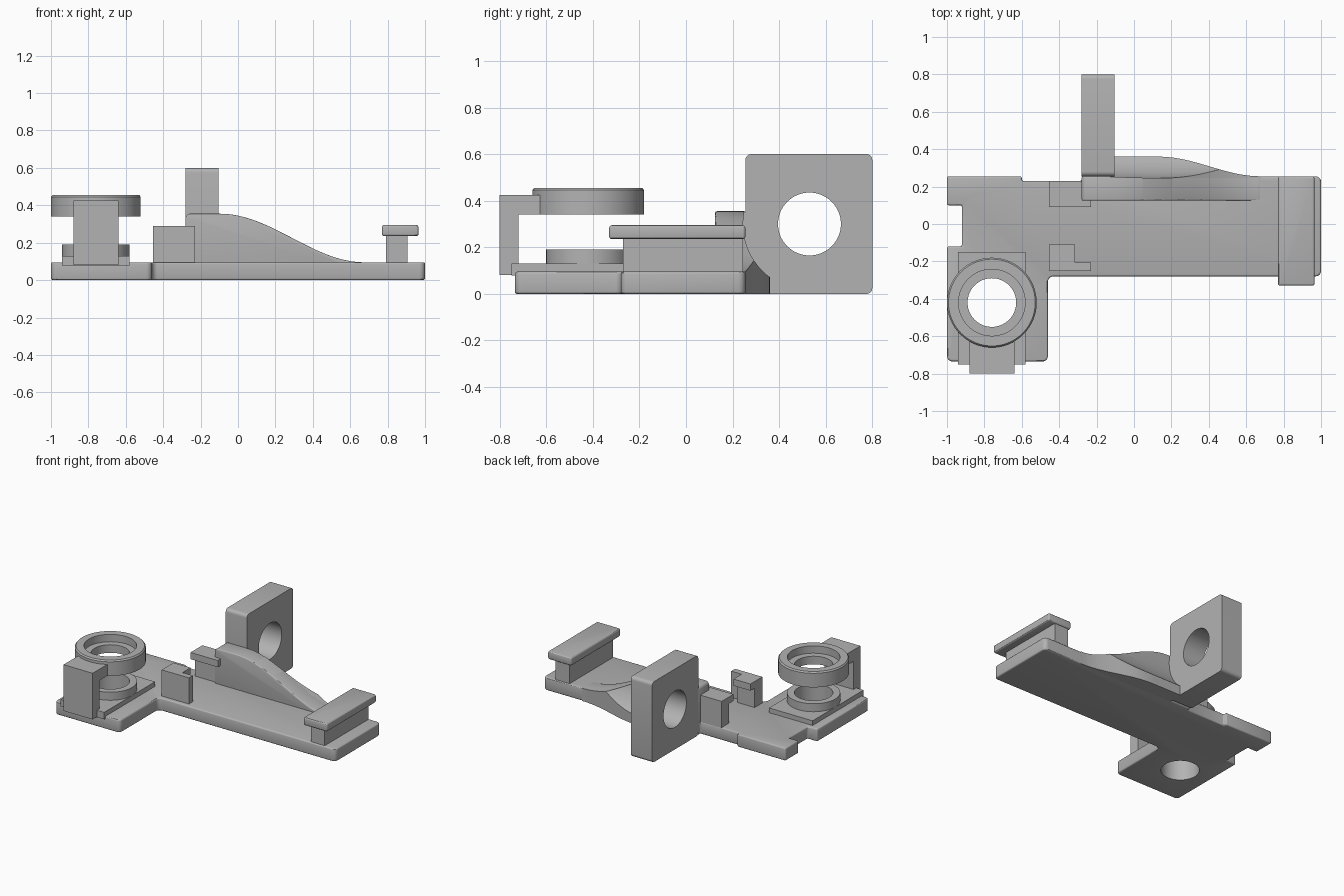
import bpy, bmesh, math
from mathutils import Vector

cube = bpy.data.objects.get("Cube")
if cube:
    bpy.data.objects.remove(cube, do_unlink=True)

grey = bpy.data.materials.new("plain grey")
grey.use_nodes = True
grey.diffuse_color = (0.45, 0.45, 0.45, 1)
grey.node_tree.nodes["Principled BSDF"].inputs["Base Color"].default_value = (0.45, 0.45, 0.45, 1)


def add_object(name, bm):
    bmesh.ops.recalc_face_normals(bm, faces=bm.faces)
    mesh = bpy.data.meshes.new(name)
    bm.to_mesh(mesh)
    bm.free()
    mesh.materials.append(grey)
    obj = bpy.data.objects.new(name, mesh)
    bpy.context.collection.objects.link(obj)
    return obj


def apply(obj, mod):
    bpy.context.view_layer.objects.active = obj
    bpy.ops.object.modifier_apply(modifier=mod.name)


def prism(name, axis, pts, lo, hi, round_r=0, sharp=(), soft=0):
    """Extrude an outline along an axis, rounding corners and then rims."""
    place = {"x": lambda a, b, c: (c, a, b),
             "y": lambda a, b, c: (a, c, b),
             "z": lambda a, b, c: (a, b, c)}[axis]
    bm = bmesh.new()
    rings = [[bm.verts.new(place(a, b, c)) for a, b in pts] for c in (lo, hi)]
    n = len(pts)
    for r in rings:
        bm.faces.new(r)
    for i in range(n):
        j = (i + 1) % n
        bm.faces.new((rings[0][i], rings[0][j], rings[1][j], rings[1][i]))
    if round_r:
        edges = [bm.edges.get((rings[0][i], rings[1][i])) for i in range(n) if i not in sharp]
        bmesh.ops.bevel(bm, geom=edges, offset=round_r, segments=5, profile=0.5, affect="EDGES")
    obj = add_object(name, bm)
    if soft:
        mod = obj.modifiers.new("soft", "BEVEL")
        mod.width, mod.segments = soft, 3
        mod.limit_method, mod.angle_limit = "ANGLE", math.radians(40)
        apply(obj, mod)
    return obj


def rect(a0, a1, b0, b1):
    return [(a0, b0), (a1, b0), (a1, b1), (a0, b1)]


def box(name, x, y, z, soft=0):
    return prism(name, "z", rect(*x, *y), *z, soft=soft)


def circle(a, b, r, n=64):
    return [(a + r * math.cos(2 * math.pi * i / n), b + r * math.sin(2 * math.pi * i / n)) for i in range(n)]


def lathe(name, centre, profile, n=64):
    """Spin a closed radius/height profile about a vertical axis."""
    bm = bmesh.new()
    rings = []
    for i in range(n):
        a = 2 * math.pi * i / n
        rings.append([bm.verts.new((centre[0] + r * math.cos(a), centre[1] + r * math.sin(a), z))
                      for r, z in profile])
    m = len(profile)
    for i in range(n):
        p, q = rings[i], rings[(i + 1) % n]
        for k in range(m):
            bm.faces.new((p[k], q[k], q[(k + 1) % m], p[(k + 1) % m]))
    return add_object(name, bm)


def combine(obj, tool, operation="DIFFERENCE"):
    mod = obj.modifiers.new("cut", "BOOLEAN")
    mod.object, mod.operation, mod.solver = tool, operation, "EXACT"
    apply(obj, mod)
    bpy.data.objects.remove(tool, do_unlink=True)


def ease(x, x0, x1, high, low):
    t = min(max((x - x0) / (x1 - x0), 0), 1)
    return low + (high - low) * (1 + math.cos(math.pi * t)) / 2


THICK = 0.095
HUB = (-0.76, -0.42)
BORE = (0.53, 0.30)

# L-shaped base plate with a side notch and a hub hole
outline = [(-1, -0.735), (-0.46, -0.735), (-0.46, -0.28), (1, -0.28), (1, 0.255), (-0.28, 0.255),
           (-0.28, 0.23), (-0.6, 0.23), (-0.6, 0.255), (-1, 0.255),
           (-1, 0.1), (-0.92, 0.1), (-0.92, -0.12), (-1, -0.12)]
base = prism("base_plate", "z", outline, 0, THICK, 0.03, sharp=range(5, 14), soft=0.01)
combine(base, prism("hub_hole", "z", circle(*HUB, 0.13), -0.1, 0.2))

# Raised pad, boss and upper counterbored ring around the hub
pad = box("hub_pad", (-0.94, -0.58), (-0.75, -0.15), (0.078, 0.13))
combine(pad, prism("pad_hole", "z", circle(*HUB, 0.13), 0, 0.2))
lathe("hub_boss", HUB, [(0.13, 0.125), (0.18, 0.125), (0.18, 0.19), (0.13, 0.19)])
lathe("upper_ring", HUB, [(0.13, 0.34), (0.24, 0.34), (0.24, 0.445), (0.232, 0.455),
                          (0.178, 0.455), (0.178, 0.40), (0.13, 0.40)])

# Bracket holding the upper ring, kept clear of the ring opening
prism("ring_bracket", "x", [(-0.8, 0.08), (-0.72, 0.08), (-0.72, 0.34), (-0.62, 0.34),
                            (-0.62, 0.425), (-0.8, 0.425)], -0.88, -0.64)

# Pair of hooked clips
box("front_clip_wall", (-0.455, -0.23), (-0.25, -0.205), (0.09, 0.29))
box("front_clip_post", (-0.455, -0.315), (-0.21, -0.16), (0.09, 0.25))
box("front_clip_hook", (-0.455, -0.315), (-0.21, -0.11), (0.24, 0.29))
box("back_clip_post", (-0.455, -0.23), (0.14, 0.23), (0.09, 0.29))
box("back_clip_hook", (-0.455, -0.23), (0.09, 0.15), (0.24, 0.29))

# Swept fin rising along the back edge
steps = [-0.1 + 0.78 * i / 32 for i in range(33)]
crest = [(x, ease(x, -0.1, 0.68, 0.355, THICK)) for x in steps]
fin_side = [(-0.28, 0.02), (-0.28, 0.335), (-0.274, 0.349), (-0.26, 0.355)] + crest + [(0.68, 0.02)]
fin = prism("swept_fin", "y", fin_side, 0.125, 0.255, soft=0.008)
combine(fin, prism("fin_relief", "x", circle(*BORE, 0.285), -0.105, 1))

# Flared web behind the fin, scooped out around the bore axis
web_side = [(-0.11, 0), (-0.11, 0.355)] + crest[1:-1] + [(0.68, THICK), (0.68, 0)]
web = prism("flared_web", "y", web_side, 0.23, 0.4)
flare = [(-0.2, 0.24)] + [(-0.2, 0.36)] + \
    [(0.13 + 0.55 * i / 28, ease(i, 0, 28, 0.36, 0.255)) for i in range(29)] + [(0.68, 0.24)]
combine(web, prism("web_plan", "z", flare, -0.1, 0.5), "INTERSECT")
combine(web, prism("web_scoop", "x", circle(*BORE, 0.285), -0.3, 1))

# Upright bored plate at the back
plate = prism("bored_plate", "x", rect(0.255, 0.8, 0, 0.6), -0.28, -0.105, 0.025)
combine(plate, prism("plate_bore", "x", circle(*BORE, 0.135), -0.5, 0.2))

# T-shaped rail at the far end
box("rail_stem", (0.79, 0.905), (-0.27, 0.245), (0.09, 0.24))
prism("rail_cap", "z", rect(0.77, 0.965, -0.33, 0.255), 0.235, 0.295, 0.012, soft=0.012)

# Smooth shading with crisp edges
bpy.ops.object.select_all(action="DESELECT")
for obj in bpy.context.scene.objects:
    if obj.type == "MESH" and grey.name in obj.data.materials:
        obj.select_set(True)
        bpy.context.view_layer.objects.active = obj
bpy.ops.object.shade_smooth_by_angle(angle=math.radians(30))
